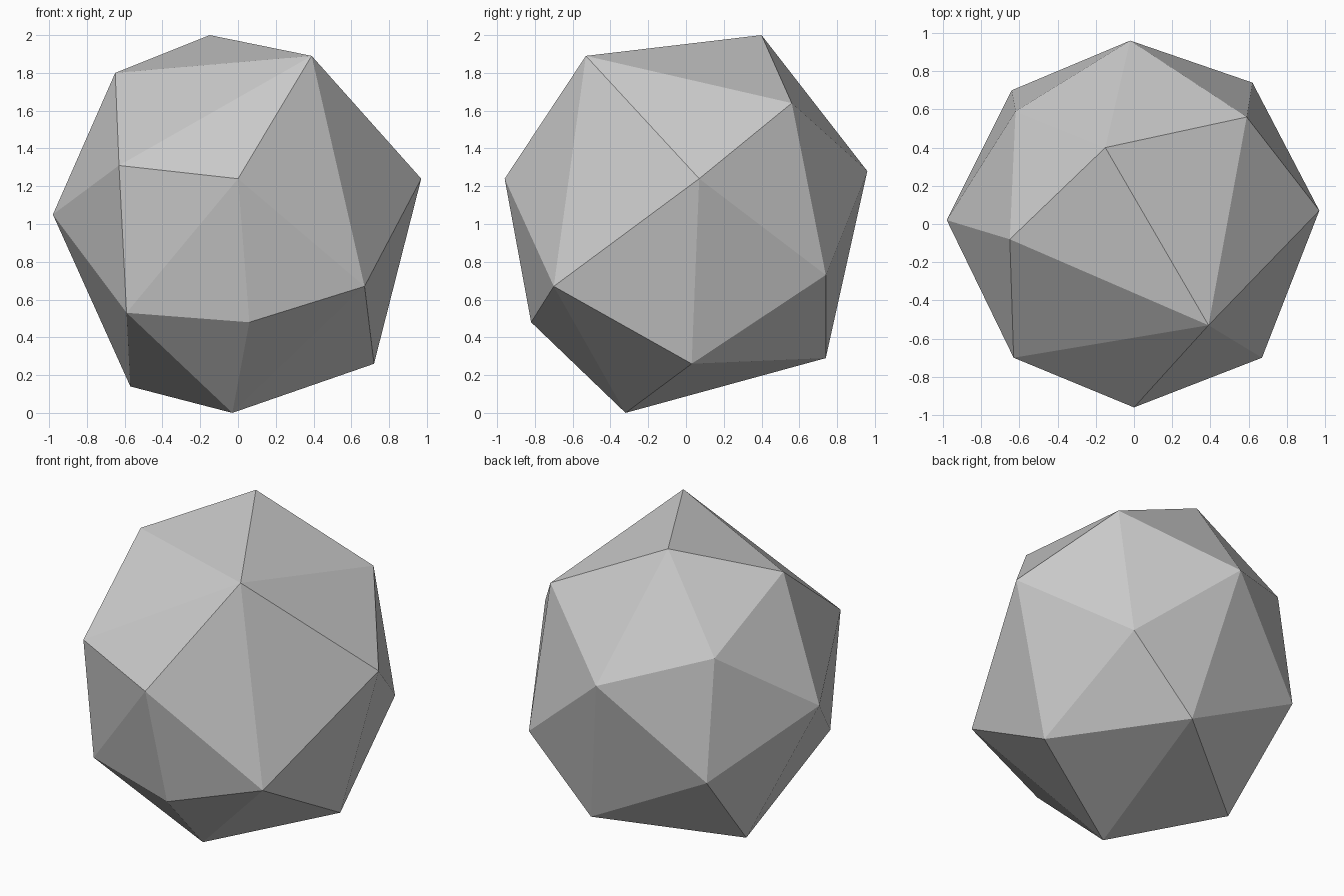
import bpy
import bmesh

# Remove the default object
default_cube = bpy.data.objects.get("Cube")
if default_cube:
    bpy.data.objects.remove(default_cube, do_unlink=True)


def make_material(name, color):
    """Plain flat material shown alike in the viewport and in a render."""
    material = bpy.data.materials.new(name)
    material.use_nodes = True
    material.diffuse_color = color
    shader = next(node for node in material.node_tree.nodes
                  if node.type == "BSDF_PRINCIPLED")
    shader.inputs["Base Color"].default_value = color
    shader.inputs["Roughness"].default_value = 0.8
    return material


def make_faceted_solid(name, corner_groups, material):
    """Wrap flat triangular facets around the given corners."""
    bm = bmesh.new()
    for group in corner_groups:
        for corner in group:
            bm.verts.new(corner)
    bmesh.ops.convex_hull(bm, input=bm.verts[:])
    bmesh.ops.recalc_face_normals(bm, faces=bm.faces[:])
    for face in bm.faces:
        face.smooth = False

    mesh = bpy.data.meshes.new(name)
    bm.to_mesh(mesh)
    bm.free()
    mesh.materials.append(material)
    solid = bpy.data.objects.new(name, mesh)
    bpy.context.scene.collection.objects.link(solid)
    return solid


# Corners of the irregular stone, from the crown down to the foot
crown = [(-.15, .4, 2), (.39, -.53, 1.89), (-.65, -.08, 1.8), (.59, .56, 1.64)]
upper_ring = [(-.62, .59, 1.48), (-.63, -.7, 1.31), (-.02, .96, 1.28),
              (.97, .07, 1.24), (0, -.96, 1.24), (-.98, .02, 1.05)]
lower_ring = [(.62, .74, .73), (-.64, .7, .71), (.67, -.7, .67),
              (-.59, -.65, .53), (.06, -.82, .48)]
foot = [(.17, .74, .29), (.72, .03, .26), (-.57, .19, .14), (-.03, -.32, 0)]

# Single grey stone
stone_grey = make_material("stone_grey", (.6, .6, .6, 1))
make_faceted_solid("faceted_stone", [crown, upper_ring, lower_ring, foot], stone_grey)
